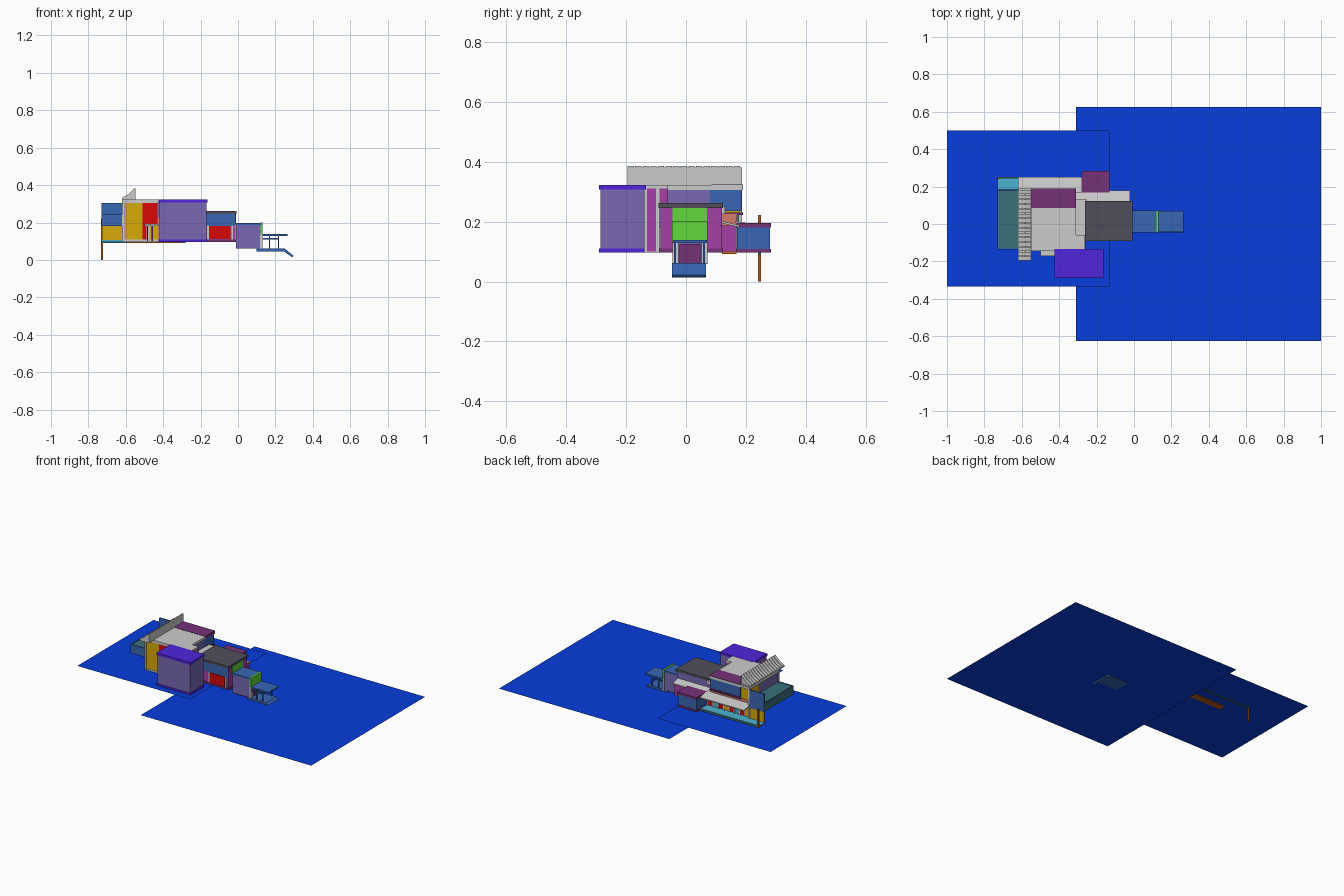
import bpy, bmesh

if "Cube" in bpy.data.objects:
    bpy.data.objects.remove(bpy.data.objects["Cube"])

# Colours as seen on screen; converted to linear in finish()
COL = dict(ground=(.06, .25, .86), violet=(.32, .16, .86), plum=(.46, .21, .46), lilac=(.47, .41, .7),
           yellow=(.84, .66, .06), red=(.84, .06, .06), blue=(.23, .4, .7), teal=(.24, .44, .48),
           cyan=(.3, .7, .82), green=(.38, .84, .24), magenta=(.64, .26, .64), slate=(.32, .31, .36),
           rust=(.74, .36, .1), peach=(.84, .48, .42))


def finish(name, bm, col):
    me = bpy.data.meshes.new(name)
    if len(bm.faces) > 1:
        bmesh.ops.recalc_face_normals(bm, faces=bm.faces)
    bm.to_mesh(me)
    bm.free()
    ob = bpy.data.objects.new(name, me)
    bpy.context.collection.objects.link(ob)
    if col:
        mat = bpy.data.materials.get(col) or bpy.data.materials.new(col)
        mat.diffuse_color = (*[c ** 2.2 for c in COL[col]], 1)
        mat.use_nodes = True
        mat.node_tree.nodes["Principled BSDF"].inputs["Base Color"].default_value = mat.diffuse_color
        me.materials.append(mat)
    return ob


def box(name, x, y, z, col=None):
    bm = bmesh.new()
    bmesh.ops.create_cube(bm, size=1)
    for v in bm.verts:
        v.co = [r[0] if c < 0 else r[1] for c, r in zip(v.co, (x, y, z))]
    return finish(name, bm, col)


def prism(name, profile, axis, a, b, col=None):
    """Extrude a profile along 'x' (points are y,z) or 'y' (points are x,z)."""
    bm = bmesh.new()
    pts = [(a, p, q) if axis == 'x' else (p, a, q) for p, q in profile]
    f = bm.faces.new([bm.verts.new(p) for p in pts])
    ext = bmesh.ops.extrude_face_region(bm, geom=[f])['geom']
    d = (b - a, 0, 0) if axis == 'x' else (0, b - a, 0)
    bmesh.ops.translate(bm, vec=d, verts=[v for v in ext if isinstance(v, bmesh.types.BMVert)])
    return finish(name, bm, col)


def sheet(name, x, y, z):
    bm = bmesh.new()
    bm.faces.new([bm.verts.new((i, j, z)) for i, j in ((x[0], y[0]), (x[1], y[0]), (x[1], y[1]), (x[0], y[1]))])
    return finish(name, bm, 'ground')


# Two overlapping ground terraces
sheet('lower_ground', (-.31, 1), (-.625, .625), .048)
sheet('upper_ground', (-1, -.132), (-.335, .5), .095)

# Main block: lower storey, upper storey and roof
box('main_lower_storey', (-.615, -.31), (-.135, .17), (.097, .225), 'peach')
box('main_upper_storey', (-.615, -.315), (-.135, .085), (.225, .31), 'lilac')
box('main_upper_corner', (-.615, -.55), (.085, .18), (.225, .31), 'yellow')
box('main_east_bay', (-.315, -.26), (-.135, -.06), (.1, .31), 'magenta')
box('main_base', (-.62, -.26), (-.14, .09), (.097, .108))
box('back_plinth', (-.6, -.31), (.12, .168), (.091, .11), 'rust')
box('main_roof', (-.62, -.31), (-.145, .19), (.305, .322))
box('main_roof_bay', (-.31, -.262), (-.145, -.06), (.305, .322))
box('low_link_roof', (-.315, -.25), (-.06, .13), (.225, .25))
box('link_wall', (-.31, -.25), (-.06, .12), (.1, .225), 'magenta')

# Front facade panels and posts
box('front_yellow_panel', (-.605, -.51), (-.14, -.134), (.11, .305), 'yellow')
box('front_red_panel', (-.51, -.43), (-.14, -.134), (.11, .305), 'red')
for x, y in ((-.62, -.143), (-.272, -.143), (-.62, .175), (-.272, -.1)):
    box('corner_post', (x, x + .014), (y, y + .012), (.1, .31))

# Front door porch
box('front_porch_canopy', (-.5, -.425), (-.172, -.135), (.182, .192))
for x in (-.487, -.462):
    box('front_porch_post', (x, x + .007), (-.168, -.161), (.1, .184), 'plum')
box('front_door', (-.48, -.428), (-.143, -.134), (.108, .18), 'yellow')
box('front_door_frame', (-.49, -.472), (-.145, -.134), (.1, .182))

# Box bay on the front
box('bay_walls', (-.42, -.168), (-.286, -.138), (.108, .31), 'lilac')
box('bay_roof', (-.424, -.164), (-.29, -.134), (.307, .323), 'violet')
box('bay_base', (-.424, -.164), (-.29, -.138), (.097, .11), 'violet')

# Row of roof fins over the left end, tied by a back board
fin = [(-.62, .32), (-.62, .331), (-.585, .352), (-.55, .386), (-.55, .32)]
n = 15
for i in range(n):
    y = -.195 + i * .38 / n
    prism('roof_fin', fin, 'y', y, y + .021)
box('roof_fin_back_board', (-.553, -.549), (-.195, .187), (.32, .381))
box('roof_fin_rail', (-.618, -.55), (-.195, .187), (.32, .326))

# Overhanging upper box at the back
box('back_box_walls', (-.547, -.313), (.08, .186), (.235, .31), 'blue')
box('back_box_roof', (-.55, -.31), (.085, .19), (.306, .324), 'plum')
box('back_box_base', (-.55, -.31), (.085, .19), (.222, .23), 'plum')

# Back veranda roof, facade panels and deck
prism('veranda_roof', [(.165, .202), (.25, .187), (.25, .18), (.165, .195)], 'x', -.62, -.28)
for i in range(8):
    x = -.615 + i * .041
    box('back_panel', (x, x + .034), (.168, .176), (.11, .185), ('yellow', 'red', 'cyan', 'red')[i % 4])
    box('back_mullion', (x + .034, x + .041), (.168, .179), (.1, .195))
box('deck', (-.73, -.28), (.17, .248), (.097, .106), 'cyan')
box('deck_skirt', (-.73, -.28), (.24, .25), (.09, .108), 'teal')
box('veranda_post', (-.732, -.722), (.24, .25), (0, .222), 'rust')

# Balcony on the left end
box('balcony_slab', (-.727, -.615), (-.13, .185), (.18, .238), 'teal')
box('balcony_side_wall', (-.73, -.726), (-.132, .187), (.18, .242), 'teal')
box('balcony_front_wall', (-.73, -.615), (-.135, -.129), (.18, .242), 'blue')
box('balcony_end_wall', (-.73, -.615), (.178, .187), (.18, .305), 'blue')
box('balcony_lower_wall', (-.728, -.615), (.172, .182), (.106, .18), 'yellow')

# Front wing with its roof, windows and posts
box('wing_walls', (-.26, -.014), (-.085, .118), (.1, .25), 'magenta')
box('wing_roof', (-.262, -.008), (-.092, .124), (.246, .262), 'slate')
box('wing_base', (-.262, -.01), (-.09, .122), (.097, .11), 'plum')
box('wing_upper_band', (-.26, -.016), (-.089, -.084), (.182, .246), 'blue')
box('wing_back_band', (-.26, -.016), (.117, .121), (.19, .246), 'lilac')
box('wing_window', (-.155, -.04), (-.09, -.084), (.112, .18), 'red')
for x in (-.165, -.036):
    box('wing_post', (x, x + .01), (-.09, -.082), (.108, .183))
box('wing_end_window', (-.016, -.01), (-.045, .07), (.19, .246), 'green')

# Lean-to behind the wing and the small shed
box('lean_to_walls', (-.31, -.03), (.115, .168), (.1, .187), 'magenta')
prism('lean_to_roof', [(.115, .203), (.178, .188), (.178, .181), (.115, .196)], 'x', -.31, -.022)
box('shed_walls', (-.277, -.134), (.17, .28), (.105, .185), 'blue')
box('shed_roof', (-.281, -.13), (.168, .284), (.181, .196), 'plum')
box('shed_base', (-.281, -.13), (.168, .284), (.097, .108), 'plum')

# Entrance vestibule
box('vestibule_walls', (-.012, .12), (-.042, .068), (.06, .19), 'lilac')
box('vestibule_roof', (-.012, .125), (-.046, .072), (.187, .198), 'blue')
box('vestibule_front_window', (.119, .131), (-.046, .072), (.135, .2), 'green')
box('vestibule_door', (.12, .126), (-.022, .048), (.06, .125), 'plum')
for y in (-.045, .052):
    box('vestibule_jamb', (.118, .13), (y, y + .02), (.058, .135))

# Entrance canopy, landing, posts and ramp
box('entrance_canopy', (.125, .265), (-.044, .07), (.129, .139), 'blue')
prism('landing_and_ramp', [(.1, .062), (.248, .062), (.297, .022), (.29, .014), (.244, .046), (.1, .046)],
      'y', -.046, .066, 'blue')
for y in (-.04, .056):
    for x in (.165, .213):
        box('canopy_post', (x, x + .007), (y, y + .007), (.06, .13), 'blue')
    box('hand_rail', (.128, .218), (y, y + .006), (.109, .116), 'blue')
